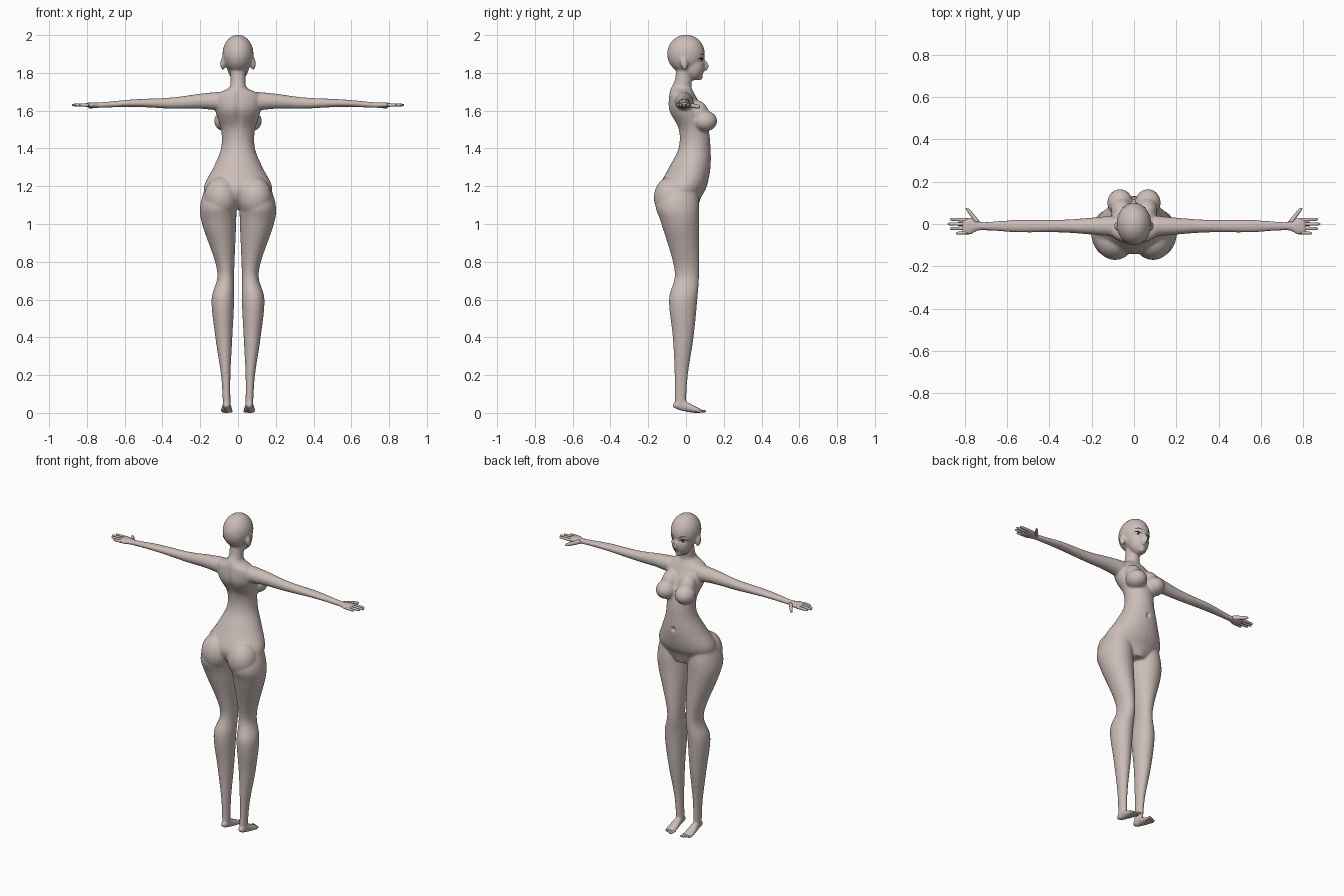
import bpy, bmesh, math
from mathutils import Vector, Matrix
from mathutils.bvhtree import BVHTree

if "Cube" in bpy.data.objects:
    bpy.data.objects.remove(bpy.data.objects["Cube"])


def material(name, red, green, blue):
    mat = bpy.data.materials.new(name)
    mat.use_nodes = True
    mat.diffuse_color = (red, green, blue, 1)
    shader = mat.node_tree.nodes["Principled BSDF"]
    shader.inputs["Base Color"].default_value = mat.diffuse_color
    shader.inputs["Roughness"].default_value = 0.7
    return mat


skin = material("skin", 0.6, 0.51, 0.48)
black = material("black", 0.01, 0.01, 0.01)
white = material("eye white", 0.7, 0.7, 0.7)
iris_grey = material("iris grey", 0.1, 0.1, 0.1)


def smooth_stations(stations, steps=8):
    """Ease a curve through the stations with matching tangents."""
    last = len(stations) - 1
    points = [Vector(s) for s in stations]
    tangents = [(points[min(i + 1, last)] - points[max(i - 1, 0)]) / 2
                for i in range(last + 1)]
    result = []
    for i in range(last):
        start, end = points[i], points[i + 1]
        for step in range(steps):
            t = step / steps
            ease = t * t * (3 - 2 * t)
            result.append(start.lerp(end, ease)
                          + tangents[i] * t * (1 - t) ** 2
                          - tangents[i + 1] * t * t * (1 - t))
    return result + [points[last]]


def loft(bm, stations, axis, side=1, segments=32):
    """Closed tube through (length, centre, centre, radius, radius)."""
    rings = []
    for along, a, b, radius_a, radius_b in smooth_stations(stations):
        ring = []
        for k in range(segments):
            angle = math.tau * k / segments
            u = a + radius_a * math.cos(angle)
            v = b + radius_b * math.sin(angle)
            x, y, z = {"x": (along, u, v), "y": (u, along, v), "z": (u, v, along)}[axis]
            ring.append(bm.verts.new((x * side, y, z)))
        rings.append(ring)
    faces = [bm.faces.new(rings[0]), bm.faces.new(rings[-1])]
    for ring, following in zip(rings, rings[1:]):
        for k in range(segments):
            faces.append(bm.faces.new((ring[k - 1], ring[k], following[k], following[k - 1])))
    bmesh.ops.recalc_face_normals(bm, faces=faces)


def upright(z, inner, outer, back, front):
    """Level station from its limits in x and y."""
    return (z, (inner + outer) / 2, (back + front) / 2, (outer - inner) / 2, (front - back) / 2)


def ball(bm, centre, radii, tilt=0):
    placing = (Matrix.Translation(centre) @ Matrix.Rotation(tilt, 4, "X")
               @ Matrix.Diagonal((*radii, 1)))
    bmesh.ops.create_uvsphere(bm, u_segments=32, v_segments=20, radius=1, matrix=placing)


def taper(bm, start, end, radius, axis, side):
    """Finger or toe with a rounded tip."""
    stations = []
    for t, scale in ((0, 1), (0.5, 0.9), (0.9, 0.7), (1, 0.2)):
        x, y, z = Vector(start).lerp(Vector(end), t)
        centre = (x, y, z) if axis == "x" else (y, x, z)
        stations.append((*centre, radius * scale, radius * scale))
    loft(bm, stations, axis, side, segments=12)


def finish(bm, name, mat):
    mesh = bpy.data.meshes.new(name)
    bm.to_mesh(mesh)
    bm.free()
    mesh.materials.append(mat)
    for polygon in mesh.polygons:
        polygon.use_smooth = True
    part = bpy.data.objects.new(name, mesh)
    bpy.context.scene.collection.objects.link(part)
    return part


SIDES = {"left": 1, "right": -1}
bm = bmesh.new()

# Torso and neck: height, half width, back, front
torso = [(1.08, .06, -.08, .06), (1.14, .16, -.13, .08), (1.2, .18, -.14, .11),
         (1.3, .13, -.09, .13), (1.4, .09, -.04, .13), (1.5, .09, -.04, .12),
         (1.6, .12, -.09, .09), (1.68, .12, -.09, .05), (1.72, .05, -.08, .03),
         (1.76, .04, -.06, .03), (1.84, .04, -.05, .03)]
loft(bm, [upright(z, -width, width, back, front) for z, width, back, front in torso], "z")

# Head: cranium, face, chin, nose
ball(bm, (0, 0, 1.9), (.082, .1, .102))
ball(bm, (0, .04, 1.84), (.06, .06, .08))
ball(bm, (0, .07, 1.78), (.02, .02, .02))
ball(bm, (0, .1, 1.84), (.01, .02, .03), tilt=.3)

# Leg: height, inner, outer, back, front
leg = [(1.2, .03, .17, -.12, .06), (1.1, .01, .2, -.16, .07), (1, .01, .19, -.13, .07),
       (.75, .02, .11, -.06, .07), (.6, .02, .14, -.09, .06), (.4, .03, .12, -.07, .04),
       (.2, .04, .09, -.06, .01), (.05, .04, .08, -.06, 0)]
# Foot: y, height, half width, half height
foot = [(-.07, .04, .01, .01), (-.05, .04, .02, .02), (-.02, .04, .02, .03),
        (.04, .02, .03, .02), (.08, .01, .03, .01)]
# Arm and palm: x, height, half depth, half height
arm = [(.1, 1.65, .05, .05), (.2, 1.65, .04, .04), (.35, 1.64, .03, .03),
       (.55, 1.64, .03, .02), (.72, 1.63, .02, .015), (.77, 1.63, .04, .015),
       (.81, 1.63, .04, .01)]
for side in SIDES.values():
    loft(bm, [upright(*station) for station in leg], "z", side)
    loft(bm, [(y, .06, z, width, height) for y, z, width, height in foot], "y", side)
    loft(bm, [(x, -.01, z, half, height) for x, z, half, height in arm], "x", side)
    # Breast, buttock and ear
    ball(bm, (side * .066, .1, 1.545), (.06, .065, .055))
    ball(bm, (side * .06, .07, 1.59), (.05, .05, .07), tilt=.5)
    ball(bm, (side * .09, -.08, 1.14), (.09, .09, .11))
    ball(bm, (side * .08, -.01, 1.85), (.014, .02, .035), tilt=.2)

# Blend the parts into one skin
blend = finish(bm, "body_blend", skin)
remesh = blend.modifiers.new("Remesh", "REMESH")
remesh.mode = "VOXEL"
remesh.voxel_size = 0.006
relax = blend.modifiers.new("Smooth", "SMOOTH")
relax.iterations = 9
graph = bpy.context.evaluated_depsgraph_get()
bm = bmesh.new()
bm.from_mesh(blend.evaluated_get(graph).to_mesh())
bpy.data.objects.remove(blend)


def dent(centre, radii, push):
    """Move the skin in y, fading out to the edge of an ellipsoid."""
    for vert in bm.verts:
        offset = vert.co - Vector(centre)
        distance = sum((o / r) ** 2 for o, r in zip(offset, radii))
        if distance < 1:
            vert.co.y += push * (1 - distance) ** 2


# Navel, spine and eye sockets
dent((0, .13, 1.32), (.015, .05, .02), -.015)
dent((0, -.08, 1.55), (.03, .07, .2), .01)
for side in SIDES.values():
    dent((side * .035, .1, 1.87), (.03, .06, .02), -.006)
bmesh.ops.recalc_face_normals(bm, faces=bm.faces)
skin_tree = BVHTree.FromBMesh(bm)
finish(bm, "body", skin)

# Fingers, thumbs and toes
for label, side in SIDES.items():
    bm = bmesh.new()
    for k in range(4):
        y = .02 - .02 * k
        tip = .88 - .01 * (k - 1) ** 2
        taper(bm, (.79, y, 1.63), (tip, y * 1.1, 1.63), .009, "x", side)
    taper(bm, (.74, .01, 1.63), (.79, .075, 1.62), .013, "y", side)
    finish(bm, label + "_fingers", skin)
    bm = bmesh.new()
    for k in range(5):
        x = .036 + .011 * k
        taper(bm, (x, .06, .01), (x, .106 - .005 * k, .009), .008, "y", side)
    finish(bm, label + "_toes", skin)


def plate(name, mat, start, end, bulge, half_height, lift, side=1):
    """Thin painted lens from start to end (x, z), laid on the face."""
    bm = bmesh.new()
    rows = []
    columns, layers = 16, 6
    for i in range(columns + 1):
        t = i / columns
        x, z = Vector(start).lerp(Vector(end), t)
        arch = math.sin(math.pi * t)
        row = []
        for k in range(layers + 1):
            height = z + bulge * arch + half_height * (arch + .1) * (2 * k / layers - 1)
            origin = Vector((x * side, 1, height))
            hit = skin_tree.ray_cast(origin, Vector((0, -1, 0)))[0]
            row.append(bm.verts.new(hit + Vector((0, lift, 0))))
        rows.append(row)
    for row, following in zip(rows, rows[1:]):
        for k in range(layers):
            bm.faces.new((row[k], row[k + 1], following[k + 1], following[k]))
    if side < 0:
        bmesh.ops.reverse_faces(bm, faces=bm.faces)
    finish(bm, name, mat)


# Painted eyes, brows and mouth
for label, side in SIDES.items():
    plate(label + "_eye_white", white, (.015, 1.865), (.057, 1.87), 0, .008, .001, side)
    plate(label + "_iris", iris_grey, (.028, 1.868), (.044, 1.868), 0, .008, .002, side)
    plate(label + "_pupil", black, (.032, 1.868), (.04, 1.868), 0, .004, .003, side)
    plate(label + "_upper_lash", black, (.012, 1.864), (.062, 1.874), .008, .003, .003, side)
    plate(label + "_lower_lash", black, (.024, 1.86), (.057, 1.868), -.003, .001, .002, side)
    plate(label + "_eyebrow", black, (.012, 1.89), (.06, 1.896), .006, .002, .002, side)
plate("mouth_line", black, (-.014, 1.8), (.014, 1.8), 0, .001, .001)
